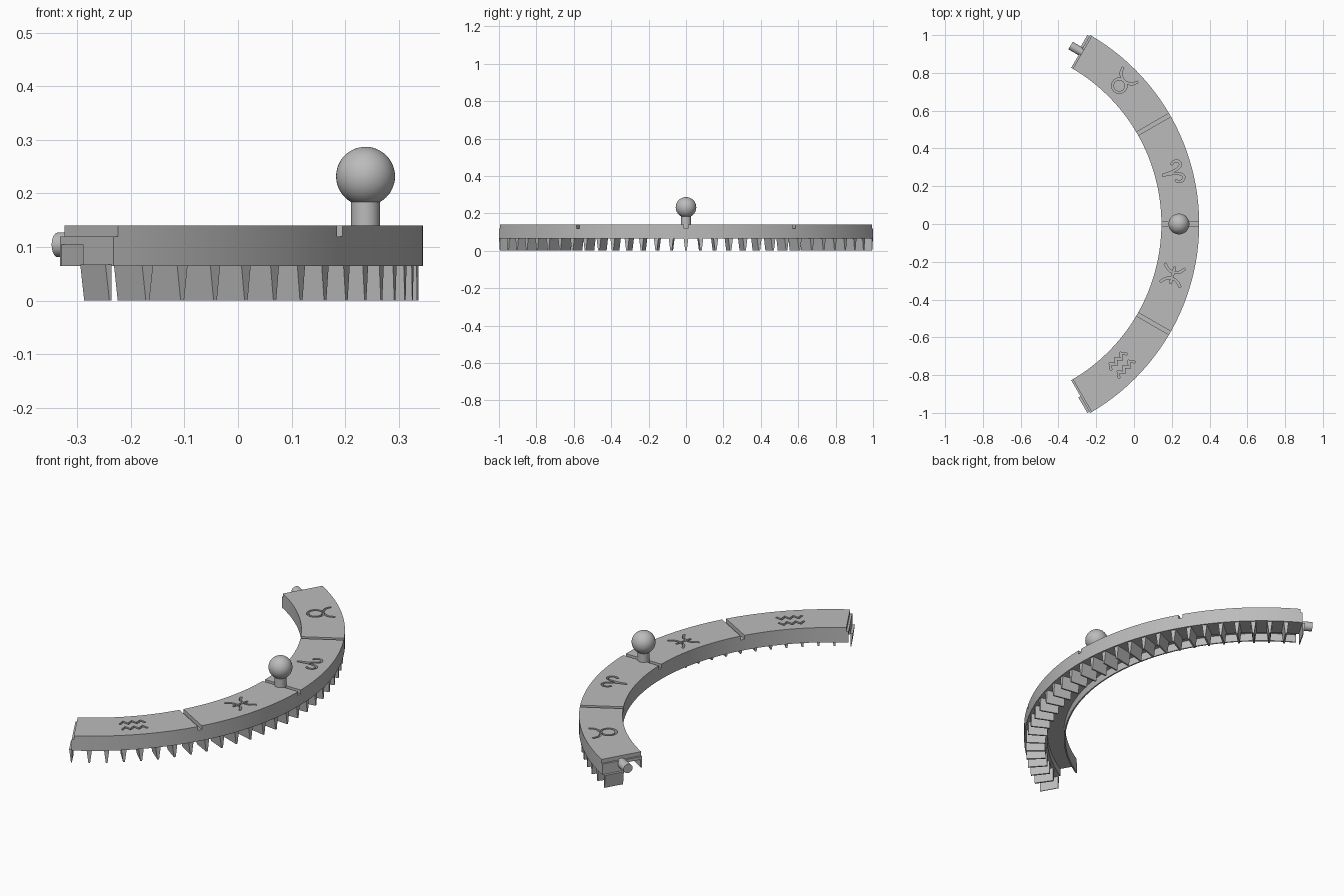
import bpy, bmesh, math
from mathutils import Vector, Matrix

if "Cube" in bpy.data.objects:
    bpy.data.objects.remove(bpy.data.objects["Cube"])

CX = -0.81                      # centre of the arc
R_IN, R_OUT, R_MID = 0.955, 1.155, 1.05
Z_LOW, Z_TOP, Z_CUT = 0.065, 0.14, 0.12

grey = bpy.data.materials.new("plain_grey")
grey.use_nodes = True
grey.diffuse_color = (0.5, 0.5, 0.5, 1)
grey.node_tree.nodes["Principled BSDF"].inputs["Base Color"].default_value = (0.5, 0.5, 0.5, 1)


def polar(deg, r, z, side=0.0):
    """Point at an angle and radius, shifted sideways along the clockwise tangent."""
    a = math.radians(deg)
    return Vector((CX + r * math.cos(a) + side * math.sin(a),
                   r * math.sin(a) - side * math.cos(a), z))


def finish(bm, name):
    bmesh.ops.recalc_face_normals(bm, faces=bm.faces)
    mesh = bpy.data.meshes.new(name)
    bm.to_mesh(mesh)
    bm.free()
    mesh.materials.append(grey)
    obj = bpy.data.objects.new(name, mesh)
    bpy.context.collection.objects.link(obj)
    return obj


def loft(bm, sections):
    """Join matching closed sections into a capped solid."""
    rings = [[bm.verts.new(p) for p in s] for s in sections]
    n = len(rings[0])
    for a, b in zip(rings, rings[1:]):
        for i in range(n):
            j = (i + 1) % n
            bm.faces.new((a[i], a[j], b[j], b[i]))
    bm.faces.new(rings[0])
    bm.faces.new(rings[-1])


def smooth(obj):
    bpy.ops.object.select_all(action='DESELECT')
    obj.select_set(True)
    bpy.context.view_layer.objects.active = obj
    bpy.ops.object.shade_smooth_by_angle(angle=math.radians(30))


def rounded(pts, steps=5):
    """Catmull-Rom curve through the points."""
    p = [Vector(q) for q in pts]
    p = [2 * p[0] - p[1]] + p + [2 * p[-1] - p[-2]]
    out = []
    for a, b, c, d in zip(p, p[1:], p[2:], p[3:]):
        for k in range(steps):
            t = k / steps
            out.append(0.5 * (2 * b + (c - a) * t + (2 * a - 5 * b + 4 * c - d) * t * t
                              + (3 * b - a - 3 * c + d) * t ** 3))
    return out + [p[-2]]


def stroke(bm, deg, pts, width=0.011):
    """Solid ribbon along a path given as (sideways, outward) offsets."""
    p = [Vector(q) for q in pts]
    closed = (p[0] - p[-1]).length < 1e-5
    sections = []
    for i, q in enumerate(p):
        before = p[i] - p[i - 1] if i else (p[-1] - p[-2] if closed else p[1] - p[0])
        after = p[i + 1] - p[i] if i < len(p) - 1 else (p[1] - p[0] if closed else before)
        before, after = before.normalized(), after.normalized()
        mid = (before + after).normalized()
        nrm = Vector((-mid.y, mid.x)) * (width / 2 / max(0.5, mid.dot(after)))
        l, r = q + nrm, q - nrm
        sections.append([polar(deg, R_MID + v.y, z, v.x)
                         for v, z in ((l, Z_CUT), (r, Z_CUT), (r, Z_TOP + 0.02), (l, Z_TOP + 0.02))])
    if closed:
        rings = [[bm.verts.new(v) for v in s] for s in sections[:-1]]
        for a, b in zip(rings, rings[1:] + rings[:1]):
            for i in range(4):
                bm.faces.new((a[i], a[(i + 1) % 4], b[(i + 1) % 4], b[i]))
    else:
        loft(bm, sections)


def mirror(pts):
    return [(-x, y) for x, y in pts]


def cut(target, cutter):
    cutter.hide_render = True
    mod = target.modifiers.new("cut", 'BOOLEAN')
    mod.object, mod.operation, mod.solver = cutter, 'DIFFERENCE', 'EXACT'
    mod.use_self = True
    bpy.context.view_layer.objects.active = target
    bpy.ops.object.modifier_apply(modifier=mod.name)
    bpy.data.objects.remove(cutter)


# Curved body with a channel under its inner side
profile = [(R_IN, Z_LOW), (R_IN, Z_TOP), (R_OUT, Z_TOP), (R_OUT, Z_LOW),
           (1.042, Z_LOW), (1.042, 0.105), (0.962, 0.105), (0.962, Z_LOW)]
bm = bmesh.new()
loft(bm, [[polar(a, r, z) for r, z in profile] for a in range(-60, 61)])
body = finish(bm, "curved_body")

# Dividing grooves, with half grooves at both ends
bm = bmesh.new()
for a in range(-60, 61, 30):
    loft(bm, [[polar(a, r, z, s) for s, z in
               ((-0.01, Z_CUT), (0.01, Z_CUT), (0.01, 0.2), (-0.01, 0.2))]
              for r in (R_IN - 0.05, R_OUT + 0.05)])
cut(body, finish(bm, "groove_cutter"))

# Engraved motifs, one per segment
circle = [(0.036 * math.sin(math.tau * i / 24), -0.015 + 0.036 * math.cos(math.tau * i / 24))
          for i in range(25)]
horns = rounded([(-0.055, 0.068), (-0.042, 0.04), (-0.02, 0.026), (0, 0.021),
                 (0.02, 0.026), (0.042, 0.04), (0.055, 0.068)])
curl = [(0, -0.055), (0.005, 0), (0.018, 0.04), (0.036, 0.052),
        (0.054, 0.04), (0.054, 0.018), (0.042, 0.005)]
bow = [(0.05, -0.055), (0.025, -0.03), (0.017, 0), (0.025, 0.03), (0.05, 0.055)]
zigzag = [(-0.06 + 0.02 * i, 0.012 * (-1) ** i) for i in range(7)]
motifs = [
    (45, [circle, horns]),
    (15, [rounded(curl), rounded(mirror(curl))]),
    (-15, [rounded(bow), rounded(mirror(bow)), [(-0.045, 0), (0.045, 0)]]),
    (-45, [[(x, y + o) for x, y in zigzag] for o in (-0.03, 0.03)]),
]
for angle, paths in motifs:
    for path in paths:
        bm = bmesh.new()
        stroke(bm, angle, path)
        cut(body, finish(bm, "motif_cutter"))
smooth(body)

# Tapered teeth below, halved at the two ends
bm = bmesh.new()
for a in range(-60, 61, 4):
    lo = 0 if a == 60 else -1
    hi = 0 if a == -60 else 1
    corners = ((0.0125 * lo, Z_LOW + 0.002), (0.004 * lo, 0), (0.004 * hi, 0), (0.0125 * hi, Z_LOW + 0.002))
    # sideways is clockwise, so each end tooth keeps its inward half
    corners = [(-s, z) for s, z in corners]
    loft(bm, [[polar(a, r, z, s) for s, z in corners] for r in (R_MID + 0.003, 1.147)])
finish(bm, "teeth")

# Joining peg on the back end
a = math.radians(60)
axis = Vector((-math.sin(a), math.cos(a), 0))
bm = bmesh.new()
bmesh.ops.create_cone(bm, cap_ends=True, segments=32, radius1=0.023, radius2=0.023, depth=0.082,
                      matrix=Matrix.Translation(polar(60, 1.055, 0.104) + axis * 0.021)
                      @ axis.to_track_quat('Z', 'Y').to_matrix().to_4x4())
smooth(finish(bm, "end_peg"))

# Ball marker on its stem
bm = bmesh.new()
bmesh.ops.create_cone(bm, cap_ends=True, segments=32, radius1=0.027, radius2=0.027, depth=0.08,
                      matrix=Matrix.Translation((0.238, 0, 0.16)))
smooth(finish(bm, "marker_stem"))
bm = bmesh.new()
bmesh.ops.create_uvsphere(bm, u_segments=48, v_segments=24, radius=0.055,
                          matrix=Matrix.Translation((0.238, 0, 0.232)))
smooth(finish(bm, "marker_ball"))
